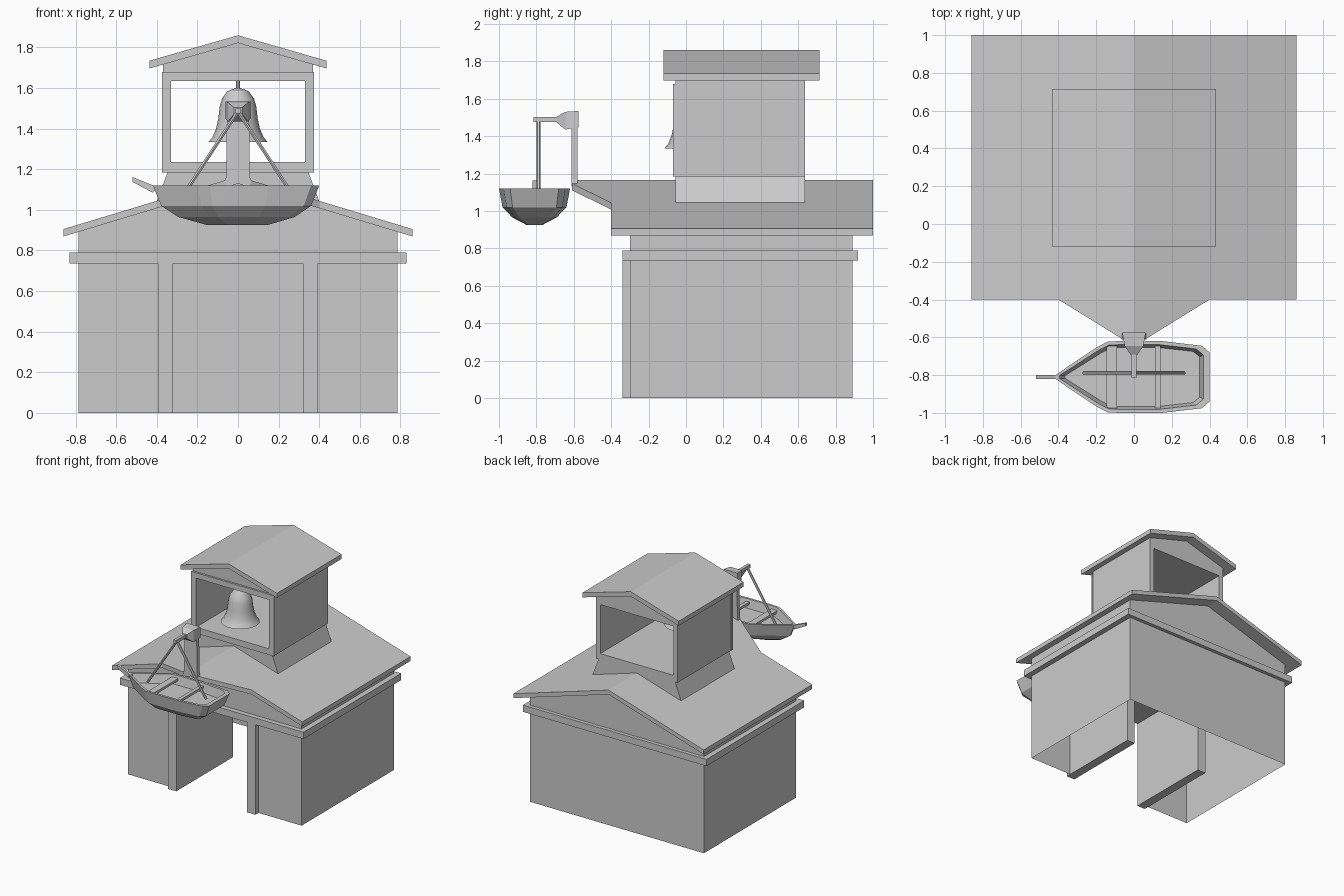
import bpy, bmesh, math
from mathutils import Vector

if "Cube" in bpy.data.objects:
    bpy.data.objects.remove(bpy.data.objects["Cube"])


def mesh(name, verts, faces, smooth=None):
    me = bpy.data.meshes.new(name)
    me.from_pydata(verts, [], faces)
    bm = bmesh.new()
    bm.from_mesh(me)
    bmesh.ops.recalc_face_normals(bm, faces=bm.faces)
    bm.to_mesh(me)
    bm.free()
    ob = bpy.data.objects.new(name, me)
    bpy.context.collection.objects.link(ob)
    if smooth:
        bpy.context.view_layer.objects.active = ob
        ob.select_set(True)
        bpy.ops.object.shade_smooth_by_angle(angle=math.radians(smooth))
        ob.select_set(False)
    return ob


def loft(name, rings, caps=(True, True), smooth=None):
    n = len(rings[0])
    verts = [v for r in rings for v in r]
    faces = [(k * n + i, k * n + (i + 1) % n, (k + 1) * n + (i + 1) % n, (k + 1) * n + i)
             for k in range(len(rings) - 1) for i in range(n)]
    if caps[0]:
        faces.append(tuple(range(n)))
    if caps[1]:
        faces.append(tuple(range(len(verts) - n, len(verts))))
    return mesh(name, verts, faces, smooth)


def prism(name, profile, y0, y1):
    return loft(name, [[(x, y, z) for x, z in profile] for y in (y0, y1)])


def box(name, x0, x1, y0, y1, z0, z1):
    return prism(name, [(x0, z0), (x1, z0), (x1, z1), (x0, z1)], y0, y1)


def rod(name, a, b, r, sides=6):
    a, b = Vector(a), Vector(b)
    q = (b - a).to_track_quat('Z', 'Y')
    ring = [q @ Vector((r * math.cos(t), r * math.sin(t), 0))
            for t in (2 * math.pi * i / sides for i in range(sides))]
    return loft(name, [[p + c for c in ring] for p in (a, b)])


def gable_roof(name, outline, ridge, slope, thick):
    # outline: right half in plan, starting and ending on the ridge
    for s, side in ((1, "right"), (-1, "left")):
        loft(name + "_" + side, [[(s * x, y, ridge - slope * x - d) for x, y in outline]
                                 for d in (0, thick)])


def window_ring(name, xo, xi, y0, y1, z0, z1, z2, z3):
    for s in (-1, 1):
        box(name + "_side", s * xi, s * xo, y0, y1, z0, z3)
    box(name + "_sill", -xi, xi, y0, y1, z0, z1)
    box(name + "_head", -xi, xi, y0, y1, z2, z3)


# Main walls: open-bottomed thin shell with a gateway in front
W, F, B = 0.785, -0.30, 0.89
eave, peak = 0.893, 1.13
gable = [(-W, 0), (W, 0), (W, eave), (0, peak), (-W, eave)]
mesh("back_wall", [(x, B, z) for x, z in gable], [range(5)])
for s in (-1, 1):
    mesh("side_wall", [(s * W, F, 0), (s * W, B, 0), (s * W, B, eave), (s * W, F, eave)], [range(4)])
    mesh("front_wall", [(s * W, F, 0), (s * .36, F, 0), (s * .36, F, .76), (s * W, F, .76)], [range(4)])
mesh("front_gable", [(-W, F, .76), (W, F, .76), (W, F, eave), (0, F, peak), (-W, F, eave)], [range(5)])

# Deep gateway surround
prism("gateway", [(-.395, 0), (-.32, 0), (-.32, .735), (.32, .735), (.32, 0),
                  (.395, 0), (.395, .79), (-.395, .79)], -.34, .39)

# Cornice band
for s in (-1, 1):
    box("cornice_side", s * W, s * .83, -.34, .92, .735, .79)
    box("cornice_front", s * .395, s * W, -.34, F, .735, .79)
box("cornice_back", -W, W, B, .92, .735, .79)

# Main roof with pointed hood at the front
gable_roof("main_roof", [(0, 1), (.86, 1), (.86, -.40), (.40, -.40), (.06, -.61), (0, -.61)],
           1.165, .302, .036)

# Bell tower: flared base, open body, trim, gable, roof
prism("tower_base", [(-.40, 1.044), (0, 1.16), (.40, 1.044), (.345, 1.19), (-.345, 1.19)], -.055, .635)
window_ring("tower_body", .37, .33, -.055, .635, 1.185, 1.235, 1.635, 1.685)
window_ring("tower_trim", .374, .33, -.07, -.055, 1.185, 1.235, 1.635, 1.68)
prism("tower_gable", [(-.37, 1.68), (.37, 1.68), (.37, 1.717), (0, 1.823), (-.37, 1.717)], -.055, .635)
gable_roof("tower_roof", [(0, .715), (.435, .715), (.435, -.12), (0, -.12)], 1.86, .287, .038)

# Bell
bell = [(.145, 1.335), (.125, 1.36), (.108, 1.40), (.097, 1.45), (.09, 1.51),
        (.078, 1.55), (.052, 1.585), (.012, 1.60)]
loft("bell", [[(r * math.cos(math.tau * i / 16), .03 + r * math.sin(math.tau * i / 16), z)
               for i in range(16)] for r, z in bell], (False, True), 30)
rod("bell_hanger", (0, .03, 1.59), (0, .03, 1.64), .011, 8)

# Crane: post, head and arm
prism("crane_post", [(-.066, 1.13), (.066, 1.13), (.058, 1.17), (.055, 1.46), (-.055, 1.46), (-.058, 1.17)],
      -.612, -.58)


def head_ring(y, w, z0, z1):
    return [(-w, y, z0), (w, y, z0), (w, y, z1), (-w, y, z1)]


loft("crane_head", [head_ring(-.575, .062, 1.45, 1.535), head_ring(-.645, .05, 1.435, 1.53),
                    head_ring(-.69, .02, 1.472, 1.505)])
box("crane_arm", -.012, .012, -.815, -.68, 1.475, 1.502)
for s in (-1, 1):
    rod("boat_rope", (0, -.788, 1.485), (s * .265, -.788, 1.08), .010)

# Boat hull: outer skin, rim and sunken inside in one loft
half = [(-.42, .008), (-.20, .155), (-.14, .187), (-.08, .19), (.15, .19), (.36, .165), (.40, .13)]
plan = half + [(x, -y) for x, y in reversed(half)]


def hull_ring(z, sx, sy, dx=0):
    return [(x * sx + dx, -.81 + y * sy, z) for x, y in plan]


loft("boat_hull", [hull_ring(.925, .36, .22), hull_ring(.965, .70, .62), hull_ring(1.02, .90, .90),
                   hull_ring(1.12, 1, 1), hull_ring(1.12, .93, .90, -.005), hull_ring(1.05, .87, .82)])
for x0, x1 in ((-.145, -.09), (.11, .14)):
    box("boat_seat", x0, x1, -.975, -.645, 1.08, 1.10)

# Bowsprit
prism("bowsprit", [(-.42, 1.085), (-.40, 1.115), (-.43, 1.125), (-.52, 1.162), (-.52, 1.138)], -.82, -.80)
